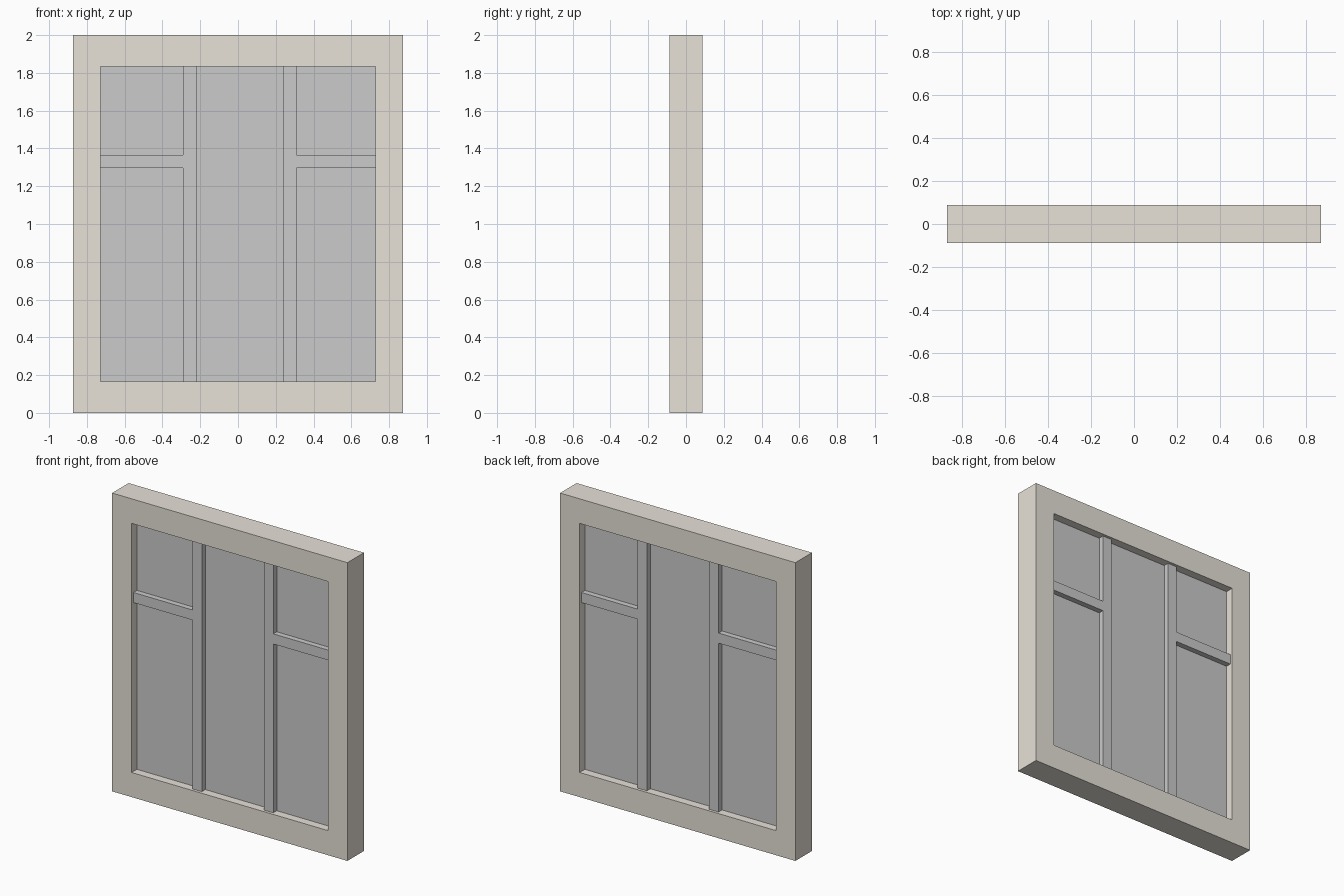
import bpy, bmesh

if "Cube" in bpy.data.objects:
    bpy.data.objects.remove(bpy.data.objects["Cube"])

W, H, D = 0.8725, 2.0, 0.0875        # frame half width, height, half depth
OX, OZ0, OZ1 = 0.7275, 0.165, 1.835  # opening half width, bottom, top
BAR_D, PANE_D = 0.069, 0.032         # half depths of glazing bars and panes
BZ0, BZ1 = 1.297, 1.365              # cross bar bottom and top


def material(name, rgb):
    m = bpy.data.materials.new(name)
    m.diffuse_color = (*rgb, 1)
    m.use_nodes = True
    m.node_tree.nodes["Principled BSDF"].inputs["Base Color"].default_value = m.diffuse_color
    return m


def finish(name, bm, mat=None):
    bmesh.ops.recalc_face_normals(bm, faces=bm.faces)
    me = bpy.data.meshes.new(name)
    bm.to_mesh(me)
    bm.free()
    ob = bpy.data.objects.new(name, me)
    bpy.context.collection.objects.link(ob)
    if mat:
        me.materials.append(mat)
    return ob


def prism(name, outline, half):
    """Extrude an x-z outline symmetrically through y."""
    bm = bmesh.new()
    face = bm.faces.new([bm.verts.new((x, -half, z)) for x, z in outline])
    ext = bmesh.ops.extrude_face_region(bm, geom=[face])
    moved = [v for v in ext["geom"] if isinstance(v, bmesh.types.BMVert)]
    bmesh.ops.translate(bm, verts=moved, vec=(0, 2 * half, 0))
    return finish(name, bm)


def rect(x0, x1, z0, z1):
    return [(x0, z0), (x1, z0), (x1, z1), (x0, z1)]


def tee(jamb, near, far):
    """Upright bar with a cross bar running out to the jamb."""
    return [(far, OZ0), (far, OZ1), (near, OZ1), (near, BZ1),
            (jamb, BZ1), (jamb, BZ0), (near, BZ0), (near, OZ0)]


# Outer frame: four rectangular loops joined into a closed ring
bm = bmesh.new()
outer, inner = rect(-W, W, 0, H), rect(-OX, OX, OZ0, OZ1)
loops = [[bm.verts.new((x, y, z)) for x, z in pts]
         for pts, y in ((outer, -D), (inner, -D), (inner, D), (outer, D))]
for a, b in zip(loops, loops[1:] + loops[:1]):
    for i in range(4):
        j = (i + 1) % 4
        bm.faces.new((a[i], a[j], b[j], b[i]))
finish("window_frame", bm, material("frame_beige", (0.80, 0.76, 0.69)))

# Glass slab filling the opening
prism("glass_pane", rect(-OX, OX, OZ0, OZ1), PANE_D)

# Glazing bars, slightly off-centre
prism("left_glazing_bars", tee(-OX, -0.29, -0.22), BAR_D)
prism("right_glazing_bars", tee(OX, 0.31, 0.242), BAR_D)
